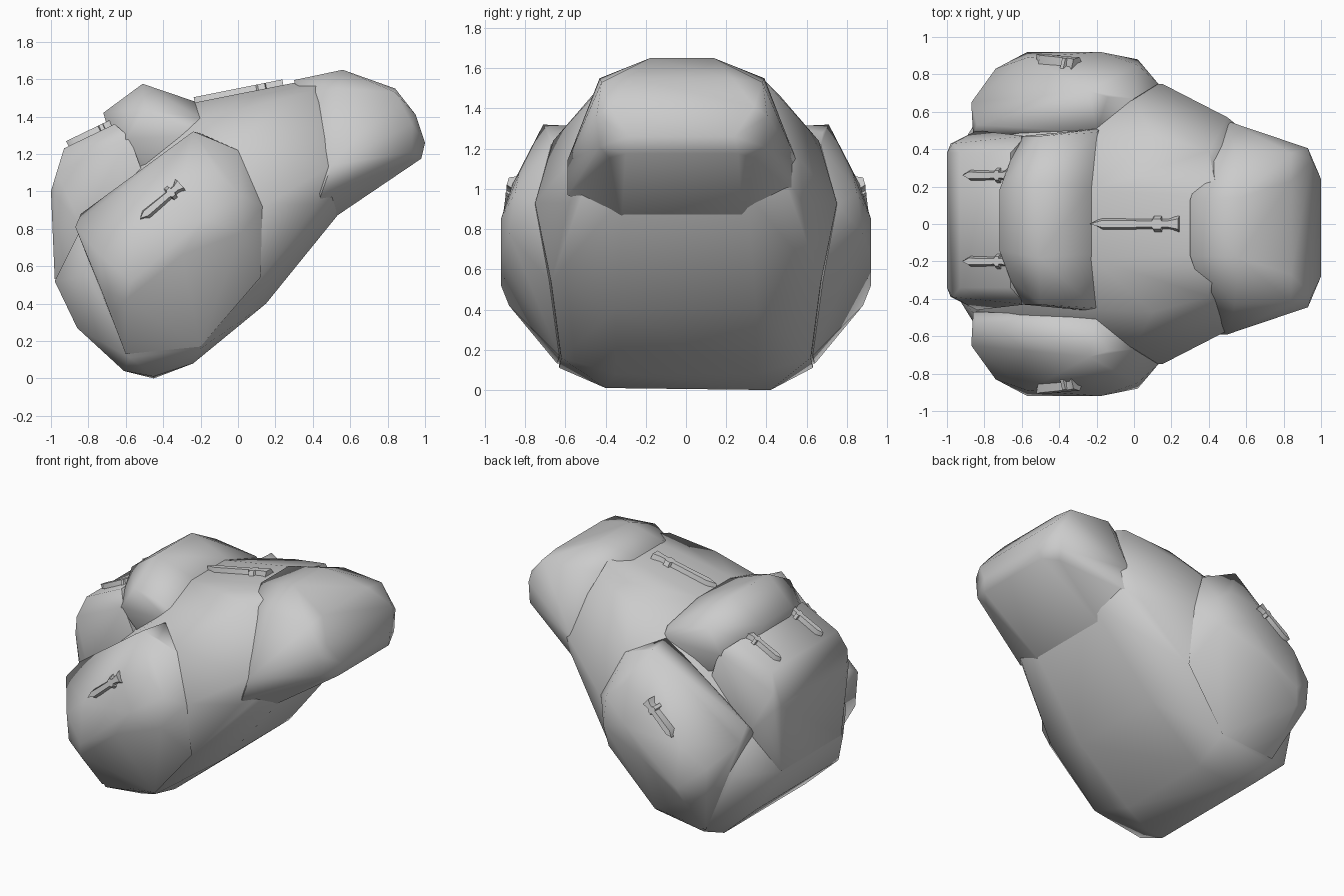
import bpy, bmesh, math
from mathutils import Vector

if "Cube" in bpy.data.objects:
    bpy.data.objects.remove(bpy.data.objects["Cube"], do_unlink=True)

# Single stone grey
stone = bpy.data.materials.new("stone_grey")
stone.use_nodes = True
GREY = (0.6, 0.6, 0.6, 1.0)
stone.diffuse_color = GREY
stone.node_tree.nodes["Principled BSDF"].inputs["Base Color"].default_value = GREY


def finish(name, bm, angle):
    bmesh.ops.recalc_face_normals(bm, faces=bm.faces[:])
    mesh = bpy.data.meshes.new(name)
    bm.to_mesh(mesh)
    bm.free()
    mesh.materials.append(stone)
    ob = bpy.data.objects.new(name, mesh)
    bpy.context.collection.objects.link(ob)
    bpy.ops.object.select_all(action='DESELECT')
    ob.select_set(True)
    bpy.context.view_layer.objects.active = ob
    bpy.ops.object.shade_smooth_by_angle(angle=math.radians(angle))
    return ob


def hull(name, points, angle=60):
    """Faceted boulder wrapped around a few corner points."""
    bm = bmesh.new()
    for p in points:
        bm.verts.new(p)
    bmesh.ops.convex_hull(bm, input=bm.verts[:])
    loose = [v for v in bm.verts if not v.link_faces]
    bmesh.ops.delete(bm, geom=loose, context='VERTS')
    bmesh.ops.dissolve_limit(bm, angle_limit=math.radians(1),
                             verts=bm.verts[:], edges=bm.edges[:])
    return finish(name, bm, angle)


def both_sides(points, shift=0.0):
    return [(x, s * y + shift, z) for x, y, z in points for s in (1, -1)]


# Trunk: big sloping body with a broad underside
trunk = hull("trunk", both_sides([
    (-0.98, 0.33, 0.52), (-0.86, 0.45, 0.27), (-0.61, 0.45, 0.04),
    (-0.45, 0.40, 0.01), (-0.24, 0.35, 0.08), (-0.58, 0.63, 0.11),
    (-0.20, 0.62, 0.16), (0.15, 0.35, 0.40), (0.12, 0.67, 0.54),
    (0.47, 0.30, 0.82), (0.42, 0.58, 0.93), (0.62, 0.30, 0.98),
    (0.62, 0.47, 1.10), (0.15, 0.75, 0.93), (0.50, 0.57, 1.14),
    (0.10, 0.47, 1.46), (0.40, 0.39, 1.54), (0.45, 0.15, 1.61),
    (-0.23, 0.18, 1.475), (-0.20, 0.46, 1.39), (0.0, 0.66, 1.24),
    (-0.84, 0.50, 0.80), (-0.80, 0.62, 0.55)])
    + [(-0.45, 0.42, 0.0)])

# Snout: blunt block at the raised end, flaring back into the neck
hull("snout", both_sides([
    (1.0, 0.26, 1.26), (0.98, 0.28, 1.175), (0.90, 0.36, 1.155),
    (0.93, 0.425, 1.36), (0.93, 0.41, 1.21), (0.95, 0.36, 1.41),
    (0.84, 0.40, 1.53), (0.84, 0.25, 1.55), (0.56, 0.16, 1.65),
    (0.54, 0.41, 1.55), (0.47, 0.30, 0.83), (0.44, 0.57, 0.97),
    (0.50, 0.57, 1.14), (0.30, 0.15, 1.595), (0.36, 0.32, 1.52)],
    -0.02))

# Brow: low slab at the rear, carrying two daggers
brow = hull("brow", both_sides([
    (-1.0, 0.36, 1.0), (-0.98, 0.41, 0.98), (-0.95, 0.41, 0.80),
    (-0.98, 0.33, 0.53), (-0.97, 0.41, 1.10), (-0.93, 0.36, 1.23),
    (-0.66, 0.36, 1.36), (-0.58, 0.45, 1.29), (-0.40, 0.40, 0.80),
    (-0.84, 0.48, 0.82)], 0.02), 50)

# Crown: ridge rising behind the brow
hull("crown", both_sides([
    (-0.72, 0.16, 1.42), (-0.66, 0.32, 1.36), (-0.60, 0.45, 1.28),
    (-0.51, 0.20, 1.575), (-0.50, 0.45, 1.44), (-0.23, 0.18, 1.48),
    (-0.20, 0.47, 1.39), (-0.18, 0.49, 1.30), (-0.60, 0.20, 1.0),
    (-0.30, 0.40, 0.90)], 0.02))

# Side lobes, one on each flank
LOBE = [
    (-0.87, 0.65, 0.81), (-0.84, 0.53, 0.88), (-0.86, 0.47, 0.82),
    (-0.73, 0.82, 0.47), (-0.74, 0.83, 0.66), (-0.57, 0.92, 0.52),
    (-0.57, 0.89, 0.80), (-0.18, 0.92, 0.85), (-0.30, 0.92, 0.66),
    (0.02, 0.88, 0.78), (0.02, 0.85, 0.98), (0.13, 0.75, 0.92),
    (-0.24, 0.71, 1.32), (-0.20, 0.49, 1.31), (-0.14, 0.68, 1.28),
    (-0.30, 0.86, 1.03), (-0.10, 0.83, 1.08), (0.0, 0.67, 1.22),
    (-0.60, 0.88, 0.42), (-0.66, 0.77, 0.34), (-0.60, 0.64, 0.13),
    (-0.20, 0.63, 0.17), (0.12, 0.68, 0.54), (-0.50, 0.45, 0.60)]
lobes = {}
for side, s in (("left", 1), ("right", -1)):
    lobes[s] = hull(side + "_lobe", [(x, s * y, z) for x, y, z in LOBE])

# Daggers: half outline as (length fraction, half width fraction)
OUTLINE = [(0.14, 0.7), (0.70, 0.6), (0.72, 1.0), (0.80, 1.0),
           (0.81, 0.6), (0.88, 0.6), (1.0, 1.0)]


def dagger(name, host, tip, tail, outward, half_width, height):
    """Dagger with bevelled flanks laid on the host surface, tip first."""
    a = host.closest_point_on_mesh(Vector(tip))[1]
    b = host.closest_point_on_mesh(Vector(tail))[1]
    along = b - a
    side = along.cross(Vector(outward)).normalized()
    up = side.cross(along).normalized()
    ring = [(0, 0)] + OUTLINE + [(u, -w) for u, w in reversed(OUTLINE)]
    bm = bmesh.new()
    base = [bm.verts.new(a + along * u + side * w * half_width - up * 0.02)
            for u, w in ring]
    face = bm.faces.new(base)
    top = bmesh.ops.extrude_face_region(bm, geom=[face])["geom"]
    for v in top:
        if isinstance(v, bmesh.types.BMVert):
            v.co += up * (0.02 + height) - side * (v.co - a).dot(side) * 0.5
    return finish(name, bm, 40)


dagger("long_dagger", trunk, (-0.26, 0, 1.5), (0.24, 0, 1.58),
       (0, 0, 1), 0.055, 0.03)
for side, y in (("left", 0.26), ("right", -0.2)):
    dagger(side + "_brow_dagger", brow, (-0.91, y, 1.25), (-0.67, y, 1.37),
           (-0.4, 0, 1), 0.05, 0.03)
for side, s in (("left", 1), ("right", -1)):
    dagger(side + "_lobe_dagger", lobes[s], (-0.54, s * 0.93, 0.88),
           (-0.31, s * 0.87, 1.04), (0, s, 0.3), 0.05, 0.03)
